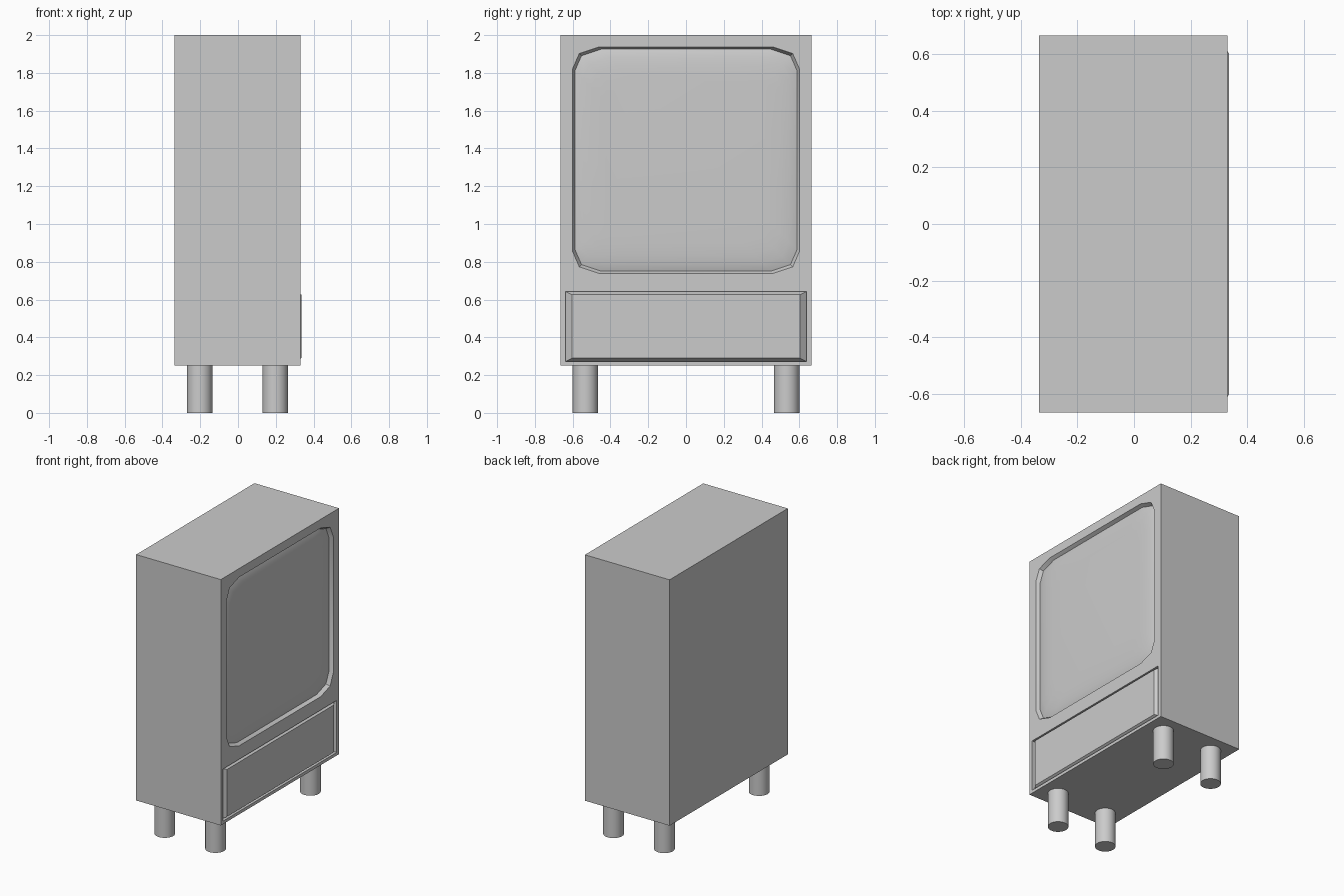
import bpy, bmesh, math
from mathutils import Vector

if "Cube" in bpy.data.objects:
    bpy.data.objects.remove(bpy.data.objects["Cube"])

FRONT = 0.33
BACK = -0.336


def ring(bm, pts, x):
    return [bm.verts.new((x, y, z)) for y, z in pts]


def bridge(bm, a, b):
    n = len(a)
    for i in range(n):
        bm.faces.new((a[i], a[(i + 1) % n], b[(i + 1) % n], b[i]))


def rect(y, z0, z1):
    return [(-y, z0), (y, z0), (y, z1), (-y, z1)]


def screen_outline(inset, corner=0.0):
    # Square with faceted corners; "inset" shrinks it towards its centre
    h = 0.6 - inset
    c = [(h, h - 0.115), (h - 0.035, h - 0.035), (h - 0.14, h)]
    pts = []
    for k in range(4):
        for j, (y, z) in enumerate(c):
            if k % 2:
                y, z = c[2 - j][1], c[2 - j][0]
                # keep the long chamfer along the horizontal edges
                y, z = c[2 - j]
            sy = 1 if k in (0, 3) else -1
            sz = 1 if k in (0, 1) else -1
            pts.append((sy * y, 1.338 + sz * z))
    return pts


def finish(bm, name, smooth=None):
    bmesh.ops.recalc_face_normals(bm, faces=bm.faces[:])
    me = bpy.data.meshes.new(name)
    bm.to_mesh(me)
    bm.free()
    ob = bpy.data.objects.new(name, me)
    bpy.context.collection.objects.link(ob)
    if smooth:
        bpy.ops.object.select_all(action='DESELECT')
        ob.select_set(True)
        bpy.context.view_layer.objects.active = ob
        bpy.ops.object.shade_smooth_by_angle(angle=math.radians(smooth))
    return ob


# Cabinet shell with a recessed screen and a recessed lower panel
bm = bmesh.new()
back = ring(bm, rect(0.665, 0.25, 2.0), BACK)
front = ring(bm, rect(0.665, 0.25, 2.0), FRONT)
bm.faces.new(back)
bridge(bm, back, front)

# Screen: groove, then a gently bulging surface
prev = screen = ring(bm, screen_outline(0), FRONT)
for inset, x in ((0.012, 0.305), (0.025, 0.310), (0.055, 0.317),
                 (0.10, 0.322), (0.16, 0.325)):
    cur = ring(bm, screen_outline(inset), x)
    bridge(bm, prev, cur)
    prev = cur
bm.faces.new(prev)

# Lower panel: slot wall, then bevel up to a slightly proud face
prev = slot = ring(bm, rect(0.638, 0.272, 0.642), FRONT)
for pts, x in ((rect(0.638, 0.272, 0.642), 0.305), (rect(0.603, 0.29, 0.626), 0.335)):
    cur = ring(bm, pts, x)
    bridge(bm, prev, cur)
    prev = cur
bm.faces.new(prev)

# Front face around the two openings
edges = []
for loop in (front, screen, slot):
    for i, v in enumerate(loop):
        w = loop[(i + 1) % len(loop)]
        edges.append(bm.edges.get((v, w)))
bmesh.ops.triangle_fill(bm, edges=edges, use_beauty=True, normal=Vector((1, 0, 0)))
finish(bm, "cabinet", 25)

# Four round legs
for i, x in enumerate((-0.203, 0.197)):
    for j, y in enumerate((-0.533, 0.533)):
        bpy.ops.mesh.primitive_cylinder_add(vertices=32, radius=0.067, depth=0.25,
                                            location=(x, y, 0.125))
        leg = bpy.context.object
        leg.name = ("back" if i == 0 else "front") + "_leg_" + ("left", "right")[j]
        bpy.ops.object.shade_smooth_by_angle(angle=math.radians(40))
